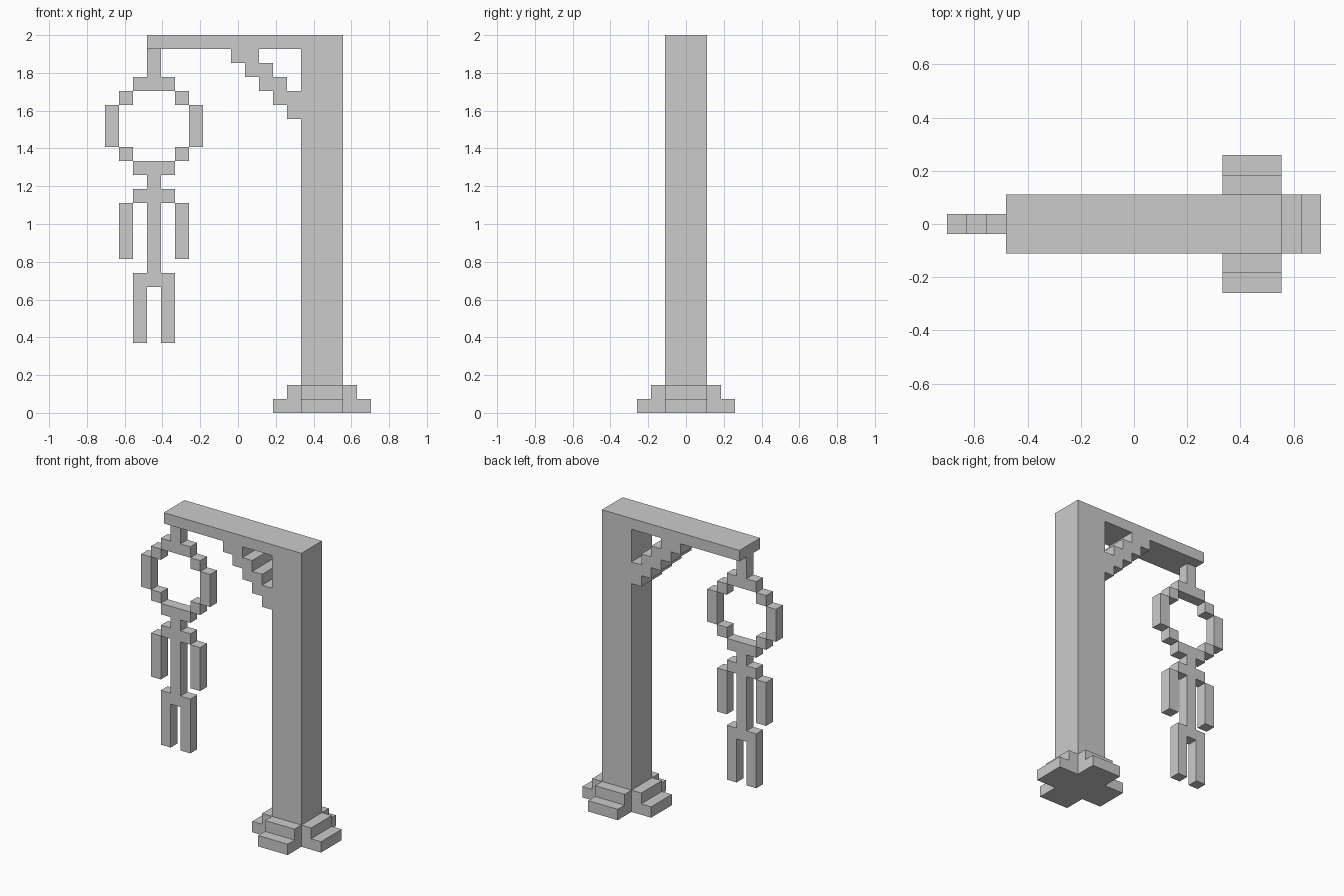
import bpy, bmesh
from mathutils import Matrix

if "Cube" in bpy.data.objects:
    bpy.data.objects.remove(bpy.data.objects["Cube"])

U = 2 / 27            # one block
POST_X = 6            # post centre, in blocks
FIGURE_X = -6         # hanging figure centre, in blocks


def prism(name, outline, depth, cx=0, turn=0):
    """Extrude an x-z outline (in blocks) through y, centred on y = 0."""
    bm = bmesh.new()
    face = bm.faces.new([bm.verts.new((x, -depth / 2, z)) for x, z in outline])
    grown = bmesh.ops.extrude_face_region(bm, geom=[face], use_keep_orig=True)
    moved = [v for v in grown["geom"] if isinstance(v, bmesh.types.BMVert)]
    bmesh.ops.translate(bm, verts=moved, vec=(0, depth, 0))
    bmesh.ops.recalc_face_normals(bm, faces=bm.faces)
    quarter = [(1, 0), (0, 1), (-1, 0), (0, -1)][turn]
    spin = Matrix(((quarter[0], -quarter[1], 0, 0), (quarter[1], quarter[0], 0, 0),
                   (0, 0, 1, 0), (0, 0, 0, 1)))
    bm.transform(Matrix.Scale(U, 4) @ Matrix.Translation((cx, 0, 0)) @ spin)
    mesh = bpy.data.meshes.new(name)
    bm.to_mesh(mesh)
    bm.free()
    obj = bpy.data.objects.new(name, mesh)
    bpy.context.collection.objects.link(obj)
    return obj


def rect(x0, x1, z0, z1):
    return [(x0, z0), (x1, z0), (x1, z1), (x0, z1)]


def mirrored(half):
    return half + [(-x, z) for x, z in reversed(half)]


# Post and top beam
prism("post_and_beam", [(4.5, 0), (7.5, 0), (7.5, 27), (-6.5, 27), (-6.5, 26), (4.5, 26)], 3)

# Stepped diagonal brace
lower, upper = [(-0.5, 26)], []
for i in range(5):
    lower += [(-0.5 + i, 25 - i), (0.5 + i, 25 - i)]
for i in range(3):
    upper += [(1.5 + i, 26 - i), (1.5 + i, 25 - i)]
upper = upper + [(4.5, 23)]
prism("brace", lower + upper[::-1], 3)

# Four stepped feet around the post
foot = [(1.5, 0), (3.5, 0), (3.5, 1), (2.5, 1), (2.5, 2), (1.5, 2)]
for t in range(4):
    prism(f"foot_{t + 1}", foot, 3, POST_X, t)

# Rope with the top of the head
prism("rope_and_head_top", mirrored([(0.5, 26), (0.5, 24), (1.5, 24), (1.5, 23)]), 1, FIGURE_X)

# Head ring blocks and arms, both sides
for side, s in (("left", -1), ("right", 1)):
    prism(f"head_upper_corner_{side}", rect(s * 1.5, s * 2.5, 22, 23), 1, FIGURE_X)
    prism(f"head_side_{side}", rect(s * 2.5, s * 3.5, 19, 22), 1, FIGURE_X)
    prism(f"head_lower_corner_{side}", rect(s * 1.5, s * 2.5, 18, 19), 1, FIGURE_X)
    prism(f"arm_{side}", rect(s * 1.5, s * 2.5, 11, 15), 1, FIGURE_X)

# Chin, neck, shoulders, spine, hips and legs
body = [(1.5, 18), (1.5, 17), (0.5, 17), (0.5, 16), (1.5, 16), (1.5, 15), (0.5, 15),
        (0.5, 10), (1.5, 10), (1.5, 5), (0.5, 5), (0.5, 9)]
prism("body", mirrored(body), 1, FIGURE_X)
